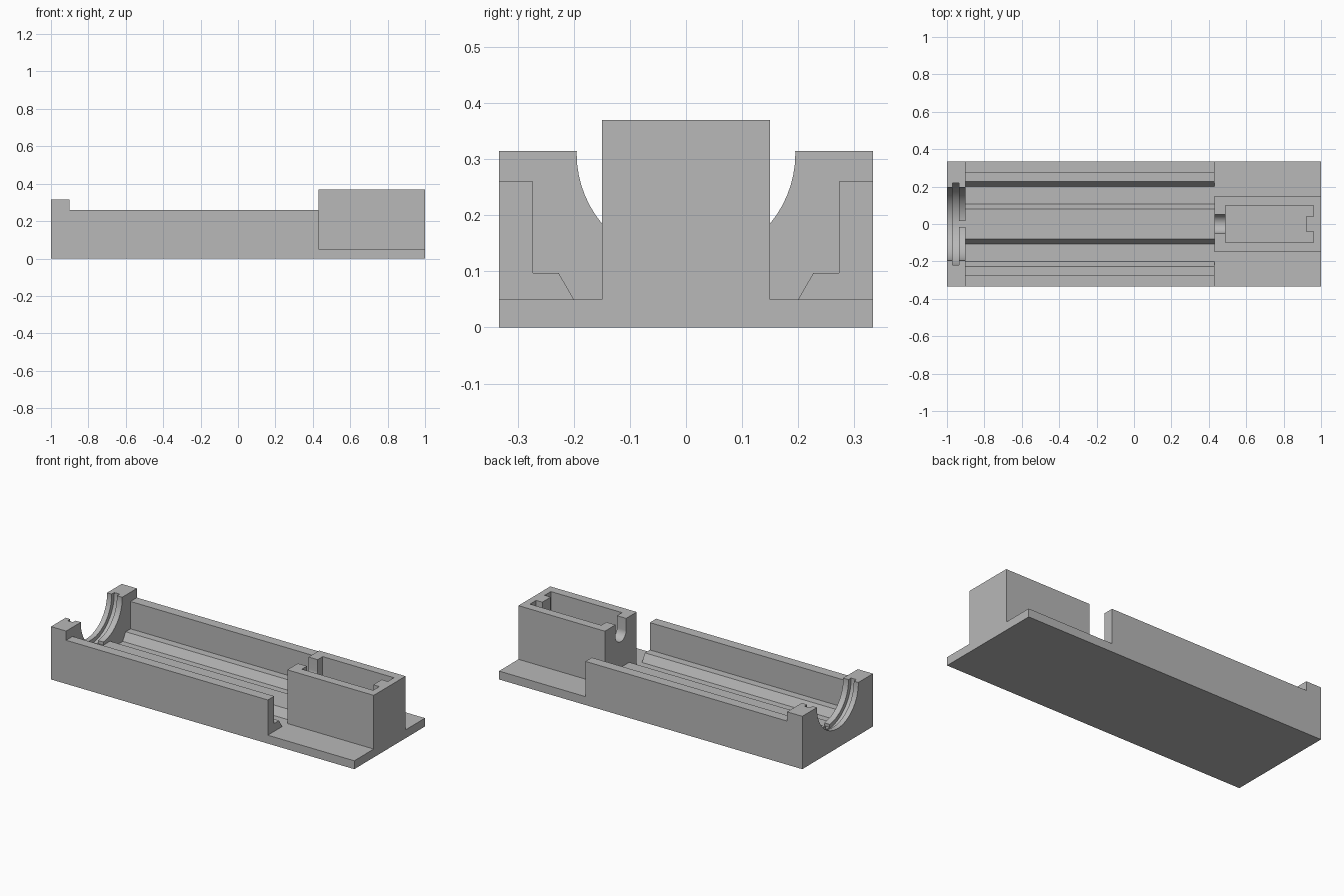
import bpy, bmesh, math
from mathutils import Vector

cube = bpy.data.objects.get("Cube")
if cube:
    bpy.data.objects.remove(cube, do_unlink=True)

HALF = 0.333      # half width of the body
TRAY = (-0.9, 0.43)
FLOOR = 0.05

grey = bpy.data.materials.new("plain_grey")
grey.use_nodes = True
grey.diffuse_color = (0.48, 0.48, 0.48, 1)
for node in grey.node_tree.nodes:
    if node.type == 'BSDF_PRINCIPLED':
        node.inputs["Base Color"].default_value = grey.diffuse_color


def prism(name, pts, lo, hi, axis='X'):
    """Extrude a (y, z) outline along x, or an (x, y) outline along z."""
    bm = bmesh.new()
    place = (lambda a, b: (lo, a, b)) if axis == 'X' else (lambda a, b: (a, b, lo))
    push = Vector((hi - lo, 0, 0)) if axis == 'X' else Vector((0, 0, hi - lo))
    face = bm.faces.new([bm.verts.new(place(a, b)) for a, b in pts])
    ext = bmesh.ops.extrude_face_region(bm, geom=[face])
    moved = [v for v in ext["geom"] if isinstance(v, bmesh.types.BMVert)]
    bmesh.ops.translate(bm, verts=moved, vec=push)
    bmesh.ops.recalc_face_normals(bm, faces=bm.faces[:])
    mesh = bpy.data.meshes.new(name)
    bm.to_mesh(mesh)
    bm.free()
    mesh.materials.append(grey)
    obj = bpy.data.objects.new(name, mesh)
    bpy.context.collection.objects.link(obj)
    return obj


def rect(a0, a1, b0, b1):
    return [(a0, b0), (a1, b0), (a1, b1), (a0, b1)]


def arc(cz, r, start, end, n):
    angles = [math.radians(start + (end - start) * i / n) for i in range(n + 1)]
    return [(r * math.cos(t), cz + r * math.sin(t)) for t in angles]


def cut(body, cutter):
    mod = body.modifiers.new(cutter.name, 'BOOLEAN')
    mod.operation, mod.solver, mod.object = 'DIFFERENCE', 'EXACT', cutter
    cutter.hide_render = True
    bpy.context.view_layer.objects.active = body
    bpy.ops.object.modifier_apply(modifier=mod.name)
    bpy.data.objects.remove(cutter, do_unlink=True)


# Solid stock
body = prism("holder_body", rect(-HALF, HALF, 0, 0.37), -1, 1)

# Lower the end wall, then the tray walls
cut(body, prism("end_wall_top", rect(-0.5, 0.5, 0.315, 0.6), -1.1, TRAY[1]))
cut(body, prism("tray_wall_top", rect(-0.5, 0.5, 0.26, 0.6), *TRAY))

# Tray cavity: stepped sides with bevels and a bevelled centre ridge
side = [(0.08, 0.097), (0.108, FLOOR), (0.2, FLOOR),
        (0.227, 0.097), (0.273, 0.097), (0.273, 0.6)]
cavity = [(-y, z) for y, z in reversed(side)] + side
cut(body, prism("tray_cavity", cavity, *TRAY))

# Flat shoulders on both sides of the raised block
for s in (-1, 1):
    cut(body, prism("shoulder", rect(s * 0.15, s * 0.5, FLOOR, 0.6), TRAY[1], 1.1))

# Round cradle, ring groove and small wire notch in the end wall
cut(body, prism("cradle", arc(0.31, 0.195, 0, 360, 64)[:-1], -1.1, -0.85))
cut(body, prism("ring_groove", arc(0.31, 0.22, 0, 360, 64)[:-1], -0.97, -0.935))
cut(body, prism("wire_notch", rect(-0.017, 0.017, 0.098, 0.3), -0.95, -0.85))

# Pocket in the block, with a tab on its end wall
pocket = [(0.49, -0.098), (0.96, -0.098), (0.96, -0.04), (0.92, -0.04),
          (0.92, 0.04), (0.96, 0.04), (0.96, 0.098), (0.49, 0.098)]
cut(body, prism("block_pocket", pocket, 0.2, 0.6, 'Z'))

# Round-bottomed shaft slot from the pocket to the tray
slot = arc(0.3, 0.05, 180, 360, 24) + [(0.05, 0.6), (-0.05, 0.6)]
cut(body, prism("shaft_slot", slot, 0.38, 0.53))

# Smooth the curved cuts, keep edges sharp
bpy.ops.object.select_all(action='DESELECT')
body.select_set(True)
bpy.context.view_layer.objects.active = body
bpy.ops.object.shade_smooth_by_angle(angle=math.radians(25))
